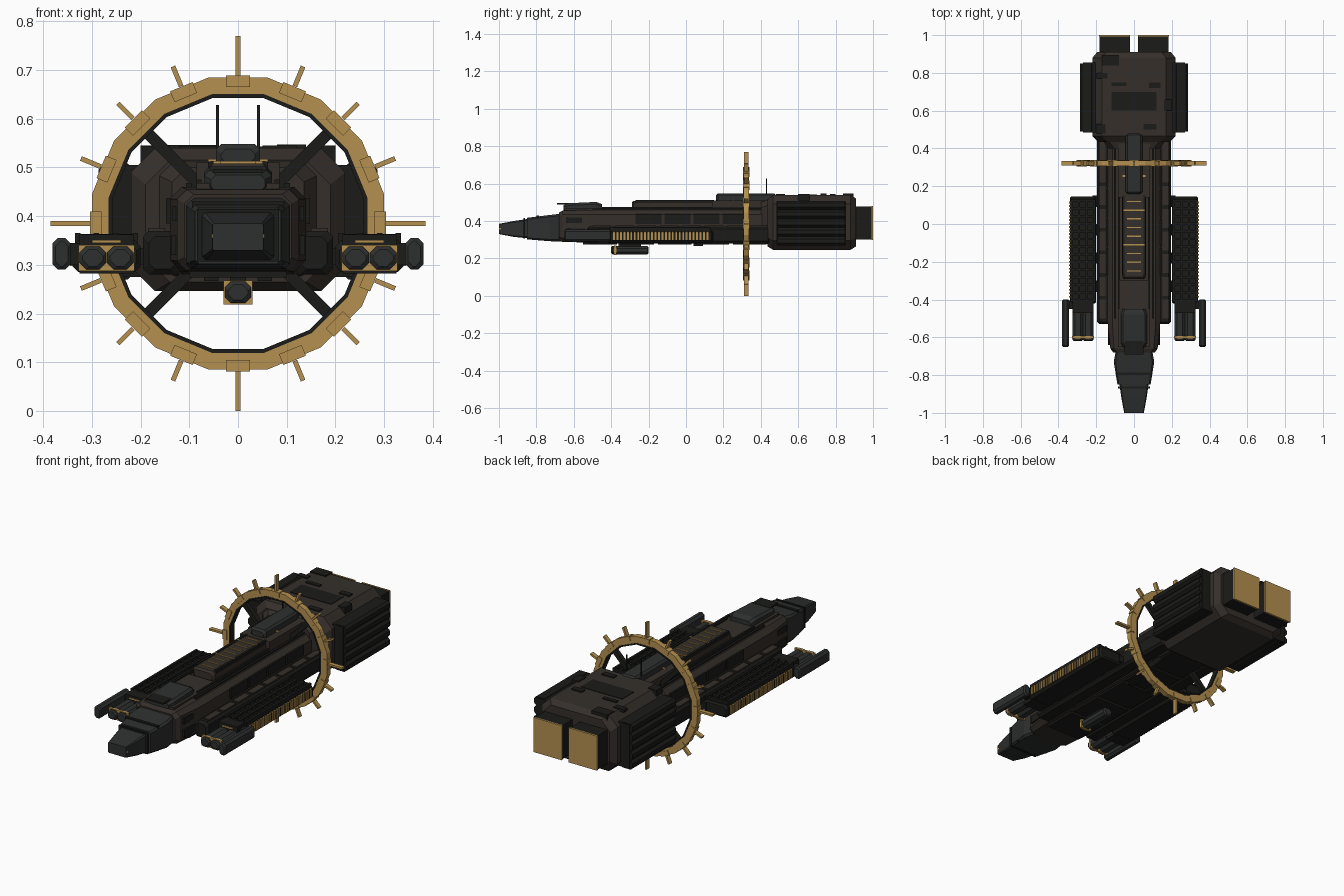
import bpy, bmesh, math
from mathutils import Matrix, Vector

if "Cube" in bpy.data.objects:
    bpy.data.objects.remove(bpy.data.objects["Cube"])


def mat(name, rgb):
    m = bpy.data.materials.new(name)
    m.diffuse_color = (*rgb, 1)
    m.use_nodes = True
    m.node_tree.nodes["Principled BSDF"].inputs["Base Color"].default_value = m.diffuse_color
    return m


BROWN = mat("brown_plate", (0.035, 0.028, 0.023))
BLACK = mat("black_metal", (0.011, 0.011, 0.010))
GREY = mat("grey_plate", (0.027, 0.028, 0.028))
GOLD = mat("gold", (0.46, 0.28, 0.08))


def finish(name, bm, m, mirror=False):
    bmesh.ops.recalc_face_normals(bm, faces=bm.faces)
    me = bpy.data.meshes.new(name)
    bm.to_mesh(me)
    bm.free()
    me.materials.append(m)
    ob = bpy.data.objects.new(name, me)
    bpy.context.collection.objects.link(ob)
    if mirror:
        ob.modifiers.new("mirror", 'MIRROR')
    return ob


def boxes(name, dims, m, mirror=False):
    """Boxes given as (x0, x1, y0, y1, z0, z1), joined in one object."""
    bm = bmesh.new()
    for x0, x1, y0, y1, z0, z1 in dims:
        t = Matrix.Translation(((x0 + x1) / 2, (y0 + y1) / 2, (z0 + z1) / 2))
        s = Matrix.Diagonal((x1 - x0, y1 - y0, z1 - z0, 1))
        bmesh.ops.create_cube(bm, size=1, matrix=t @ s)
    return finish(name, bm, m, mirror)


def lofts(name, parts, m, mirror=False):
    """Chamfered bodies along y: (centre x, [(y, half width, z0, z1, chamfer), ...])."""
    bm = bmesh.new()
    for cx, sections in parts:
        rings = []
        for y, w, a, b, c in sections:
            pts = [(w, a + c), (w, b - c), (w - c, b), (c - w, b),
                   (-w, b - c), (-w, a + c), (c - w, a), (w - c, a)]
            rings.append([bm.verts.new((cx + x, y, z)) for x, z in pts])
        for r, q in zip(rings, rings[1:]):
            for i in range(8):
                bm.faces.new((r[i], r[(i + 1) % 8], q[(i + 1) % 8], q[i]))
        bm.faces.new(rings[0])
        bm.faces.new(rings[-1])
    return finish(name, bm, m, mirror)


def pill(cx, y0, y1, w, z0, z1, c, e):
    """Chamfered bar with narrowed ends."""
    return (cx, [(y0, w - e, z0 + e, z1 - e, c), (y0 + e, w, z0, z1, c),
                 (y1 - e, w, z0, z1, c), (y1, w - e, z0 + e, z1 - e, c)])


RING = Vector((0, 0.322, 0.385))


def annulus(name, r_out, r_in, y0, y1, m, n=16):
    bm = bmesh.new()
    loops = []
    for i in range(n):
        a = math.tau * (i + 0.5) / n
        loops.append([bm.verts.new((r * math.cos(a), y, RING.z + r * math.sin(a)))
                      for r, y in ((r_out, y0), (r_out, y1), (r_in, y1), (r_in, y0))])
    for i in range(n):
        p, q = loops[i], loops[(i + 1) % n]
        for k in range(4):
            bm.faces.new((p[k], p[(k + 1) % 4], q[(k + 1) % 4], q[k]))
    return finish(name, bm, m)


def radial_bars(name, bars, m):
    """Bars around the ring: (angle in degrees, r0, r1, width, depth)."""
    bm = bmesh.new()
    for ang, r0, r1, w, d in bars:
        rot = Matrix.Rotation(-math.radians(ang), 4, 'Y')
        t = Matrix.Translation(((r0 + r1) / 2, 0, 0))
        bmesh.ops.create_cube(bm, size=1, matrix=Matrix.Translation(RING) @ rot @ t
                              @ Matrix.Diagonal((r1 - r0, d, w, 1)))
    return finish(name, bm, m)


# Nose: stepped, tapering segments
lofts("nose", [(0, [(-1, .052, .33, .385, .003), (-.92, .067, .315, .40, .006), (-.84, .078, .307, .412, .008)]),
               (0, [(-.85, .088, .302, .417, .008), (-.73, .107, .292, .432, .01), (-.66, .095, .29, .44, .01)])], GREY)
boxes("nose_lamps", [(.045, .054, -.999, -.985, .355, .363)], GOLD, True)
boxes("nose_ribs", [(.0, .094, -.80, -.785, .30, .43), (.0, .084, -.87, -.86, .307, .415)], BLACK, True)

# Central hull with stepped shoulders
lofts("hull", [(0, [(-.68, .11, .295, .445, .02), (-.66, .125, .288, .455, .02),
                    (-.52, .14, .285, .46, .025), (.46, .14, .28, .46, .025)])], BROWN)
lofts("hull_shoulders", [pill(.155, -.53, .45, .04, .28, .37, .012, .012)], BLACK, True)
boxes("shoulder_caps", [(.15, .185, -.50 + .12 * i, -.40 + .12 * i, .36, .376) for i in range(8)], BROWN, True)
boxes("hull_side_panels", [(.13, .148, -.27 + .155 * i, -.13 + .155 * i, .385, .437) for i in range(4)], BLACK, True)
boxes("hull_edge_rails", [(.095, .107, -.50, .44, .455, .468), (.075, .085, -.45, .44, .455, .475)], BLACK, True)
boxes("belly_plates", [(-.10, .10, -.55 + .2 * i, -.37 + .2 * i, .274, .29) for i in range(5)], BLACK)
boxes("belly_sensor", [(.04, .07, .04, .09, .267, .285)], BLACK, True)
boxes("fore_cheeks", [(.11, .138, -.64, -.53, .32, .36), (.11, .136, -.64, -.54, .39, .42)], BLACK, True)

# Bridge on the fore deck
lofts("bridge", [(0, [(-.655, .055, .45, .485, .01), (-.63, .07, .45, .495, .012),
                      (-.48, .07, .45, .502, .012), (-.45, .06, .45, .49, .012)])], GREY)
boxes("bridge_visor", [(-.05, .05, -.69, -.62, .489, .497)], BLACK)
boxes("bridge_base", [(-.085, .085, -.65, -.30, .45, .468)], BROWN)

# Dorsal spine with gold ribs, and the raised aft neck
lofts("dorsal_spine", [pill(0, -.29, .17, .063, .45, .508, .012, .01)], BROWN)
boxes("dorsal_ribs", [(-.036 - .02 * (i in (3, 7)), .036 + .02 * (i in (3, 7)), -.252 + .046 * i,
                       -.245 + .046 * i, .50, .513) for i in range(9)], GOLD)
boxes("dorsal_rails", [(.05, .062, -.27, .15, .495, .512)], BLACK, True)
lofts("neck", [pill(0, .16, .48, .045, .50, .548, .01, .01)], GREY)
boxes("neck_base", [(-.085, .085, .14, .46, .45, .51)], BROWN)
boxes("neck_trim", [(-.062, .062, .25, .26, .505, .517)], GOLD)
boxes("antennae", [(.039, .045, .428, .434, .50, .628)], BLACK, True)

# Aft engine block
lofts("engine_block", [(0, [(.435, .19, .265, .515, .05), (.465, .22, .246, .54, .05),
                            (.88, .22, .246, .54, .05), (.91, .195, .265, .52, .05)])], BROWN)
lofts("block_collar", [(0, [(.40, .135, .29, .50, .03), (.44, .165, .275, .515, .03)])], BROWN)
boxes("roof_hatch", [(-.12, .12, .60, .70, .535, .543)], BLACK)
boxes("roof_details", [(-.17, -.08, .84, .895, .50, .546), (-.20, -.14, .77, .80, .53, .545),
                       (.08, .14, .72, .75, .535, .547), (-.12, -.04, .73, .75, .535, .546),
                       (.16, .20, .60, .66, .50, .545), (-.20, -.15, .48, .53, .50, .544),
                       (.05, .12, .50, .53, .535, .545)], BLACK)

# Louvred radiators on both sides of the block
boxes("radiator_core", [(.20, .27, .485, .855, .275, .505)], BLACK, True)
lofts("radiator_slats", [(.25, [(.49, .036, .27 + .048 * i, .316 + .048 * i, .012),
                                (.85, .036, .27 + .048 * i, .316 + .048 * i, .012)]) for i in range(5)], BLACK, True)

# Twin engine outlets
boxes("engine_outlets", [(.022, .182, .88, .994, .30, .477)], BLACK, True)
boxes("engine_plates", [(.02, .184, .992, 1.0, .298, .479)], GOLD, True)

# Spiked ring with inner liner and spokes
annulus("ring", .306, .27, .308, .336, GOLD)
annulus("ring_liner", .271, .263, .306, .338, BLACK)
radial_bars("ring_spikes", [(22.5 * i, .295 if i % 4 == 0 else .305, .385 if i % 4 == 0 else .349,
                             .01, .022) for i in range(16)], GOLD)
radial_bars("ring_clamps", [(22.5 * i, .28, .304, .05, .036) for i in range(16)], GOLD)
radial_bars("ring_spokes", [(45 + 90 * i, .10, .268, .024, .022) for i in range(4)], BLACK)

# Side pods with lattice tops and gold coils
lofts("pods", [pill(.27, -.42, .145, .07, .285, .35, .012, .008)], BLACK, True)
boxes("pod_lattice", [(.205, .335, -.41 + .0405 * i, -.397 + .0405 * i, .345, .363) for i in range(14)]
      + [(x, x + .012, -.41, .13, .345, .366) for x in (.205, .245, .285, .323)], BLACK, True)
boxes("pod_coils", [(.33, .345, -.39 + .0185 * i, -.38 + .0185 * i, .298, .343) for i in range(28)], GOLD, True)
boxes("pod_struts", [(.13, .22, -.36 + .15 * i, -.30 + .15 * i, .30, .335) for i in range(4)], BLACK, True)

# Gun clusters ahead of the pods
lofts("gun_barrels", [pill(x, -.62, -.40, .027, .291, .338, .013, .006) for x in (.242, .298)], GREY, True)
boxes("gun_collars", [(x - .029, x + .029, -.605, -.592, .288, .341) for x in (.242, .298)], GOLD, True)
boxes("gun_mounts", [(.215, .325, -.47, -.40, .282, .362)], BLACK, True)
boxes("gun_trim", [(.24, .30, -.475, -.44, .345, .351)], GOLD, True)
lofts("outer_tubes", [pill(.362, -.65, -.40, .019, .291, .355, .011, .006)], GREY, True)
boxes("outer_tube_mounts", [(.32, .355, -.45, -.405, .30, .345)], BLACK, True)

# Belly tube
lofts("belly_tube", [pill(0, -.40, -.20, .027, .222, .266, .012, .006)], GREY)
boxes("belly_tube_collar", [(-.03, .03, -.385, -.372, .219, .268)], GOLD)
boxes("belly_tube_mount", [(-.016, .016, -.36, -.24, .255, .285)], BLACK)
